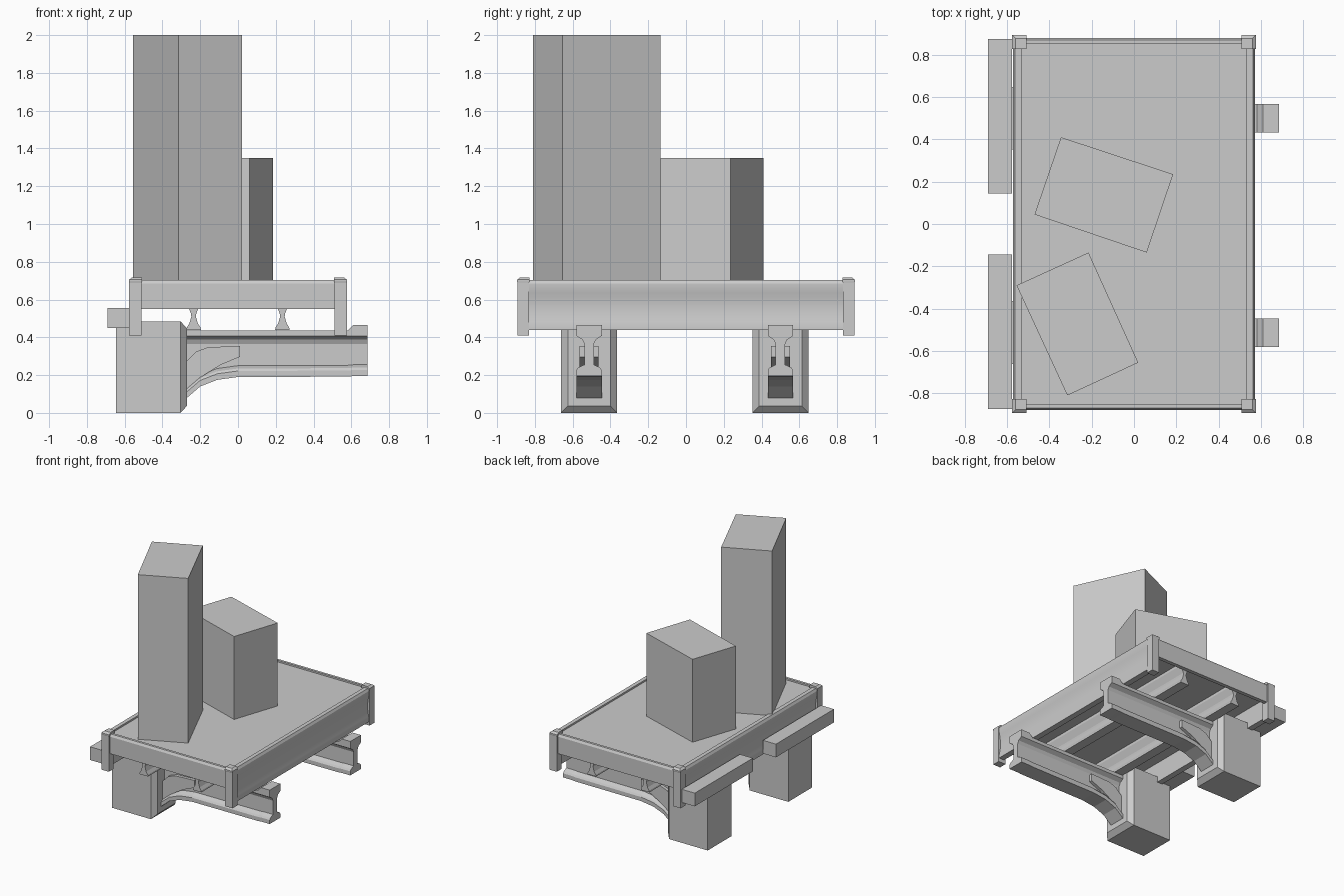
import bpy, bmesh, math
from mathutils import Vector

if "Cube" in bpy.data.objects:
    bpy.data.objects.remove(bpy.data.objects["Cube"])


def add_mesh(name, verts, faces):
    me = bpy.data.meshes.new(name)
    me.from_pydata(verts, [], faces)
    bm = bmesh.new()
    bm.from_mesh(me)
    bmesh.ops.recalc_face_normals(bm, faces=bm.faces)
    bm.to_mesh(me)
    bm.free()
    ob = bpy.data.objects.new(name, me)
    bpy.context.collection.objects.link(ob)
    return ob


def loft(name, rings):
    """Skin equal-length closed rings and cap both ends."""
    n = len(rings[0])
    faces = [(i * n + j, i * n + (j + 1) % n, (i + 1) * n + (j + 1) % n, (i + 1) * n + j)
             for i in range(len(rings) - 1) for j in range(n)]
    faces += [tuple(range(n)), tuple(range((len(rings) - 1) * n, len(rings) * n))]
    return add_mesh(name, [p for r in rings for p in r], faces)


def rect(x0, x1, y0, y1, z):
    return [(x0, y0, z), (x1, y0, z), (x1, y1, z), (x0, y1, z)]


def box(name, x0, x1, y0, y1, z0, z1):
    return loft(name, [rect(x0, x1, y0, y1, z0), rect(x0, x1, y0, y1, z1)])


def extrude_y(name, profile, y0, y1):
    return loft(name, [[(x, y, z) for x, z in profile] for y in (y0, y1)])


# Crates standing on the deck
def crate(name, corners, z1):
    loft(name, [[(x, y, z) for x, y in corners] for z in (0.69, z1)])


crate("tall_crate", [(-0.215, -0.135), (-0.555, -0.29), (-0.315, -0.81), (0.02, -0.655)], 2.0)
crate("short_crate", [(-0.345, 0.41), (-0.47, 0.045), (0.06, -0.135), (0.185, 0.235)], 1.35)

# Deck slab
box("deck", -0.535, 0.535, -0.86, 0.86, 0.60, 0.69)

for s in (-1, 1):
    # End rails with a bevelled top lip
    end = [(0.85, 0.55), (0.88, 0.55), (0.88, 0.685), (0.87, 0.703), (0.85, 0.703)]
    loft("end_rail", [[(x, s * y, z) for y, z in end] for x in (-0.53, 0.53)])

    # Side rails, outer face softly hollowed
    hollow = [(0.572 - 0.014 * math.sin(math.pi * i / 8), 0.46 + 0.20 * i / 8) for i in range(9)]
    side = [(0.525, 0.44), (0.572, 0.44)] + hollow + [(0.572, 0.685), (0.562, 0.703), (0.53, 0.703)]
    rail = extrude_y("side_rail", [(s * x, z) for x, z in side], -0.85, 0.85)
    bpy.context.view_layer.objects.active = rail
    rail.select_set(True)
    bpy.ops.object.shade_smooth_by_angle(angle=math.radians(25))
    rail.select_set(False)

    # Corner posts with chamfered caps
    for t in (-1, 1):
        def ring(a0, a1, b0, b1, z):
            return [(s * x, t * y, z) for x, y, _ in rect(a0, a1, b0, b1, z)]
        loft("corner_post", [
            ring(0.512, 0.576, 0.832, 0.892, 0.41),
            ring(0.512, 0.576, 0.832, 0.892, 0.69),
            ring(0.508, 0.577, 0.828, 0.894, 0.695),
            ring(0.508, 0.577, 0.828, 0.894, 0.705),
            ring(0.508, 0.56, 0.828, 0.877, 0.718)])

    # Waisted joists under the deck
    half = [(0.038, 0.44), (0.036, 0.452), (0.022, 0.475), (0.012, 0.51),
            (0.014, 0.525), (0.026, 0.555), (0.036, 0.58), (0.036, 0.605)]
    cx = 0.235 * s
    extrude_y("joist", [(cx + x, z) for x, z in half] + [(cx - x, z) for x, z in reversed(half)],
              -0.85, 0.85)

    # Outer planks along the left edge
    y0, y1 = sorted((s * 0.145, s * 0.875))
    box("edge_plank", -0.69, -0.576, y0, y1, 0.45, 0.555)

# Footing blocks with cantilever beams
for cy in (-0.513, 0.5):
    def end_ring(x, y, z0, z1):
        return [(x, cy - y, z0), (x, cy + y, z0), (x, cy + y, z1), (x, cy - y, z1)]
    loft("footing_block", [end_ring(-0.645, 0.148, 0.0, 0.485),
                           end_ring(-0.305, 0.148, 0.0, 0.485),
                           end_ring(-0.27, 0.113, 0.037, 0.448)])

    rings = []
    for x, b, top in ((-0.29, 0.062, 0.435), (-0.27, 0.08, 0.435), (-0.20, 0.14, 0.435),
                      (-0.11, 0.175, 0.435), (0.0, 0.19, 0.435), (0.58, 0.192, 0.435),
                      (0.61, 0.195, 0.465), (0.685, 0.195, 0.465)):
        half = [(0.067, b), (0.067, b + 0.032), (0.058, b + 0.045), (0.025, b + 0.06), (0.025, 0.365),
                (0.036, 0.388), (0.067, 0.408), (0.067, top)]
        rings.append([(x, cy + y, z) for y, z in half] +
                     [(x, cy - y, z) for y, z in reversed(half)])
    loft("cantilever_beam", rings)

    # Curved stiffener on the web
    outline = [(-0.275, 0.27), (-0.22, 0.325), (-0.16, 0.347), (0.01, 0.355), (0.01, 0.297),
               (-0.09, 0.255), (-0.18, 0.20), (-0.275, 0.12)]
    extrude_y("web_stiffener", outline, cy - 0.05, cy + 0.05)
